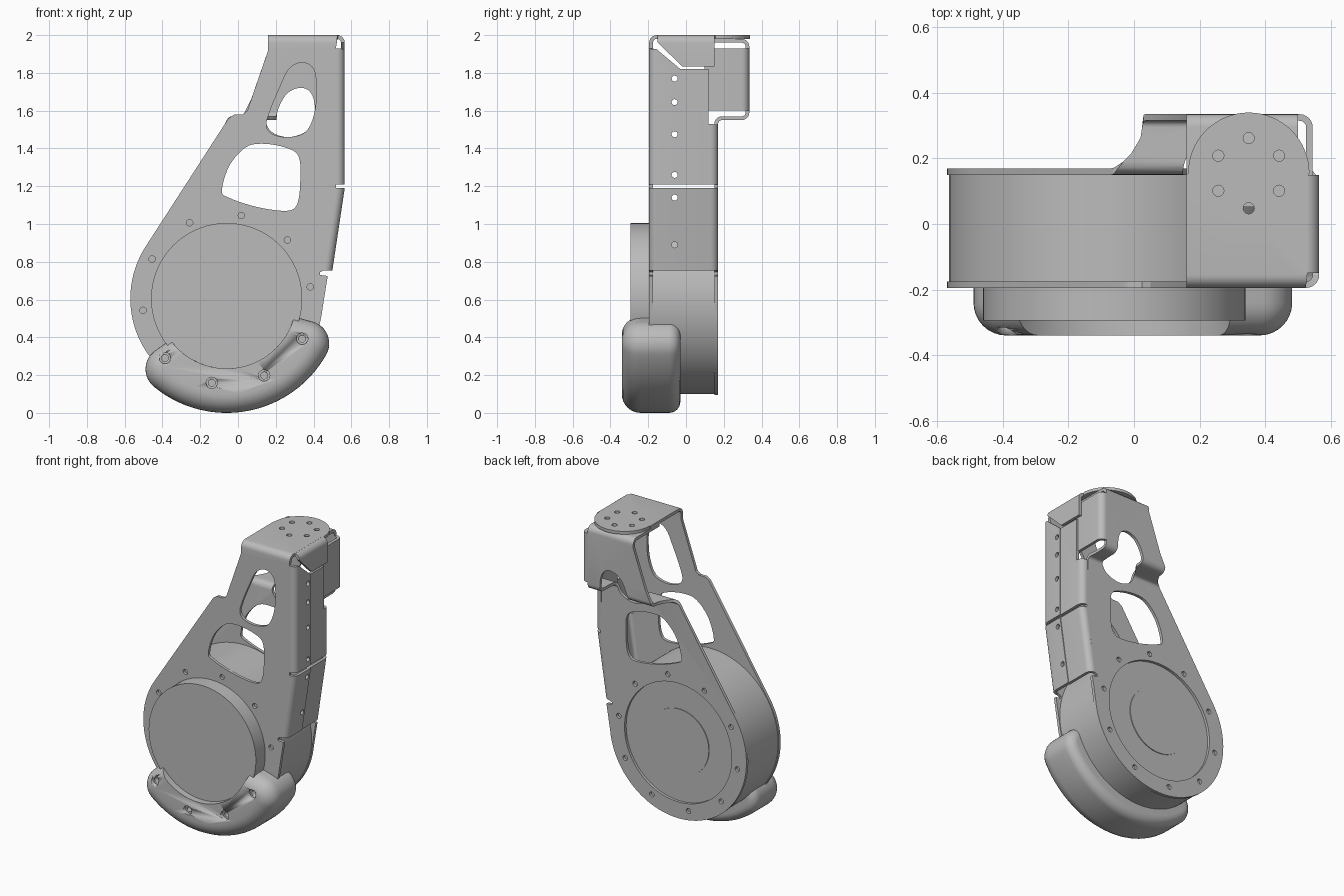
import bpy, bmesh
from math import sin, cos, asin, pi, radians
from mathutils import Vector, Matrix

if "Cube" in bpy.data.objects:
    bpy.data.objects.remove(bpy.data.objects["Cube"])

grey = bpy.data.materials.new("satin grey")
grey.use_nodes = True
grey.diffuse_color = (0.5, 0.5, 0.5, 1)
grey.node_tree.nodes["Principled BSDF"].inputs["Base Color"].default_value = (0.5, 0.5, 0.5, 1)

CX, CZ = -0.06, 0.605          # drum axis
BOLTS = [8 + 36 * i for i in range(10)]
QUARTER = 0.03 * pi / 2        # length of one sheet bend


def finish(name, bm):
    bmesh.ops.recalc_face_normals(bm, faces=bm.faces)
    mesh = bpy.data.meshes.new(name)
    bm.to_mesh(mesh)
    bm.free()
    mesh.materials.append(grey)
    ob = bpy.data.objects.new(name, mesh)
    bpy.context.collection.objects.link(ob)
    bpy.ops.object.select_all(action='DESELECT')
    ob.select_set(True)
    bpy.context.view_layer.objects.active = ob
    bpy.ops.object.shade_smooth_by_angle(angle=radians(30))
    return ob


def arc(x, y, r, a0, a1, n):
    angles = [radians(a0 + (a1 - a0) * i / n) for i in range(n + 1)]
    return [(x + r * cos(a), y + r * sin(a)) for a in angles]


def circle(x, y, r, n=16):
    return arc(x, y, r, 0, 360, n)[:-1]


def smooth(pts, n=5):
    """Closed rounded loop through the points."""
    p = [Vector(q) for q in pts]
    out = []
    for i in range(len(p)):
        a, b, c, d = (p[(i + k - 1) % len(p)] for k in range(4))
        for j in range(n):
            t = j / n
            out.append(0.5 * (2 * b + (c - a) * t + (2 * a - 5 * b + 4 * c - d) * t * t
                              + (3 * b - a - 3 * c + d) * t ** 3))
    return [tuple(q) for q in out]


def walk(s, start, heading, path):
    """Point and direction after going s along straights and bends."""
    p, h = Vector(start), radians(heading)
    for length, turn in path:
        d = min(s, length)
        if turn:
            r = length / radians(turn)
            h2 = h + d / r
            p += r * Vector((sin(h2) - sin(h), cos(h) - cos(h2)))
            h = h2
        else:
            p += d * Vector((cos(h), sin(h)))
        s -= d
        if s <= 0:
            break
    return p, h


def sheet(name, loops, start, heading, path, world):
    """Cut a flat blank with holes, then fold it along the path."""
    curve = bpy.data.curves.new(name, 'CURVE')
    curve.dimensions, curve.fill_mode, curve.extrude = '2D', 'BOTH', 0.01
    for loop in loops:
        sp = curve.splines.new('POLY')
        sp.points.add(len(loop) - 1)
        for pt, (w, s) in zip(sp.points, loop):
            pt.co = (w, s, 0, 1)
        sp.use_cyclic_u = True
    blank = bpy.data.objects.new(name + " blank", curve)
    bpy.context.collection.objects.link(blank)
    mesh = bpy.data.meshes.new_from_object(
        blank.evaluated_get(bpy.context.evaluated_depsgraph_get()))
    bm = bmesh.new()
    bm.from_mesh(mesh)
    bpy.data.objects.remove(blank)
    bpy.data.curves.remove(curve)
    bpy.data.meshes.remove(mesh)
    bmesh.ops.remove_doubles(bm, verts=bm.verts, dist=1e-5)
    s = 0
    for length, turn in path:
        for i in range(7 if turn else 0):
            bmesh.ops.bisect_plane(bm, geom=bm.verts[:] + bm.edges[:] + bm.faces[:], dist=1e-5,
                                   plane_co=(0, s + length * i / 6, 0), plane_no=(0, 1, 0))
        s += length
    for v in bm.verts:
        w, s, t = v.co
        p, h = walk(s, start, heading, path)
        v.co = world(p.x - t * sin(h), p.y + t * cos(h), w)
    return finish(name, bm)


def drum(name, r, y0, y1, x=CX, z=CZ, n=96):
    bm = bmesh.new()
    bmesh.ops.create_cone(bm, cap_ends=True, segments=n, radius1=r, radius2=r, depth=y1 - y0,
                          matrix=Matrix.Translation((x, (y0 + y1) / 2, z))
                          @ Matrix.Rotation(pi / 2, 4, 'X'))
    return finish(name, bm)


# Motor drum and its end discs
drum("drum_body", 0.505, -0.176, 0.152)
drum("front_disc", 0.4, -0.295, -0.17)
drum("rear_hub", 0.22, 0.14, 0.157)

# Shared cutouts of the two main plates
lower_window = smooth([(-.085, 1.18), (-.045, 1.31), (.04, 1.405), (.13, 1.425), (.25, 1.405),
                       (.32, 1.36), (.33, 1.24), (.315, 1.11), (.26, 1.07), (.1, 1.09), (-.05, 1.14)])
bolt_holes = [circle(CX + .447 * cos(radians(a)), CZ + .447 * sin(radians(a)), .017) for a in BOLTS]
round_end = arc(CX, CZ, .51, 147.7, 354, 60)
right_edge = [(.475, .725), (.435, .73), (.435, .745), (.455, .755), (.52, 1.19)]


def yz(a, b, w):
    return (w, a, b)


# Front plate, folding over the top into the round mounting flange
front = round_end + right_edge + [(.52, 1.94), (.53, 2.02), (.53, 2.312)] \
    + arc(.35, 2.317, .185, 0, 180, 32) \
    + [(.16, 2.312), (.16, 1.92), (.065, 1.645), (.05, 1.6), (.025, 1.58), (-.02, 1.58), (-.05, 1.56)]
upper_window = smooth([(.15, 1.52), (.17, 1.6), (.22, 1.72), (.27, 1.82), (.34, 1.855), (.4, 1.82),
                       (.415, 1.72), (.405, 1.59), (.36, 1.49), (.27, 1.46), (.185, 1.475)])
flange_holes = [circle(.35 + .107 * cos(radians(a)), 2.317 + .107 * sin(radians(a)), .017)
                for a in range(30, 390, 60)]
sheet("front_plate", [front, lower_window, upper_window] + bolt_holes + flange_holes,
      (-.185, 0), 90, [(1.96, 0), (QUARTER, -90), (1, 0)], yz)

# Rear plate, stepping backwards into the raised upper box
rear = round_end + right_edge + [(.51, 1.52), (.5, 1.6), (.5, 2.37), (.16, 2.37), (.16, 2.06),
                                 (.07, 1.8), (.03, 1.72), (.02, 1.65), (-.01, 1.6), (-.05, 1.56)]
step_window = smooth([(.15, 1.53), (.19, 1.48), (.27, 1.46), (.36, 1.49), (.4, 1.56), (.41, 1.66),
                      (.405, 1.78), (.38, 1.84), (.33, 1.86), (.26, 1.83), (.21, 1.74), (.2, 1.65),
                      (.16, 1.59)])
sheet("rear_plate", [rear, lower_window, step_window, circle(CX, CZ, .4, 96)] + bolt_holes,
      (.16, 0), 90, [(1.53, 0), (QUARTER, -90), (.105, 0), (QUARTER, 90), (.35, 0),
                     (QUARTER, 90), (1, 0)], yz)


# Side flanges folded from the plates
def upright(a, b, w):
    return (a, b, w)


def slanted(a, b, w):
    return (a + .15 * (w - 1.19), b, w)


def rivets(heights):
    return [circle(z, .147, .016) for z in heights]


def box(z0, z1, s):
    return [(z0, 0), (z1, 0), (z1, s), (z0, s)]


def fold(turn):
    return [(.005, 0), (QUARTER, turn), (1, 0)]


sheet("front_upper_flange", [[(1.21, 0), (1.93, 0), (1.925, .052), (1.82, .177), (1.21, .177)]]
      + rivets([1.77, 1.645, 1.475, 1.26]), (.52, -.185), 0, fold(90), upright)
sheet("front_lower_flange", [box(.755, 1.19, .177)] + rivets([1.14, .89]),
      (.52, -.185), 0, fold(90), slanted)
sheet("rear_upper_flange", [[(1.21, 0), (1.525, 0), (1.53, .064), (1.82, .064), (1.82, .225),
                             (1.21, .225)]], (.515, .16), 0, fold(-90), upright)
sheet("rear_lower_flange", [box(.755, 1.19, .225)], (.515, .16), 0, fold(-90), slanted)
sheet("rear_box_flange", [box(1.6, 1.93, .25)], (.5, .325), 0, fold(-90), upright)
sheet("top_side_tab", [[(-.15, 0), (.15, 0), (.15, .177), (-.02, .177), (-.15, .052)]],
      (.52, 1.99), 0, fold(-90), lambda a, b, w: (a, w, b))

# Rounded bumper wrapped round the bottom of the drum
A0, A1, R, RIN, RC = 216, 345, .605, .37, .12
swing = asin(RC / (R - RC)) * 180 / pi


def bumper_ring(d):
    pts = []
    for centre, b0, b1 in ((A0 + swing, A0 - 90, A0 + swing), (A1 - swing, A1 - swing, A1 + 90)):
        c = radians(centre)
        pts += arc(CX + (R - RC) * cos(c), CZ + (R - RC) * sin(c), RC - d, b0, b1, 12)
        if centre < 270:
            pts += arc(CX, CZ, R - d, A0 + swing, A1 - swing, 32)[1:-1]
    inset = asin(d / RIN) * 180 / pi
    return pts + arc(CX, CZ, RIN, A1 - inset, A0 + inset, 32)


steps = [i * pi / 16 for i in range(9)]
section = [(-.03 - .06 * (1 - cos(t)), .06 * (1 - sin(t))) for t in steps]
section += [(-.24 - .1 * sin(t), .1 * (1 - cos(t))) for t in steps]
bm = bmesh.new()
rings = [[bm.verts.new((x, y, z)) for x, z in bumper_ring(d)] for y, d in section]
for a, b in zip(rings, rings[1:]):
    for i in range(len(a)):
        j = (i + 1) % len(a)
        bm.faces.new((a[i], a[j], b[j], b[i]))
bm.faces.new(rings[0])
bm.faces.new(rings[-1])
bumper = finish("bumper", bm)

# Counterbored bolt holes in the bumper
cutters = []
for a in BOLTS[6:]:
    x, z = CX + .453 * cos(radians(a)), CZ + .453 * sin(radians(a))
    cutters += [drum("bolt_cutter", .03, -.4, -.315, x, z, 24),
                drum("bolt_cutter", .018, -.4, -.27, x, z, 24)]
for cutter in cutters:
    mod = bumper.modifiers.new("bolt hole", 'BOOLEAN')
    mod.operation, mod.solver, mod.object = 'DIFFERENCE', 'EXACT', cutter
    cutter.hide_render = True
bumper_mesh = bpy.data.meshes.new_from_object(
    bumper.evaluated_get(bpy.context.evaluated_depsgraph_get()))
bumper.modifiers.clear()
bumper.data = bumper_mesh
for cutter in cutters:
    bpy.data.objects.remove(cutter)
